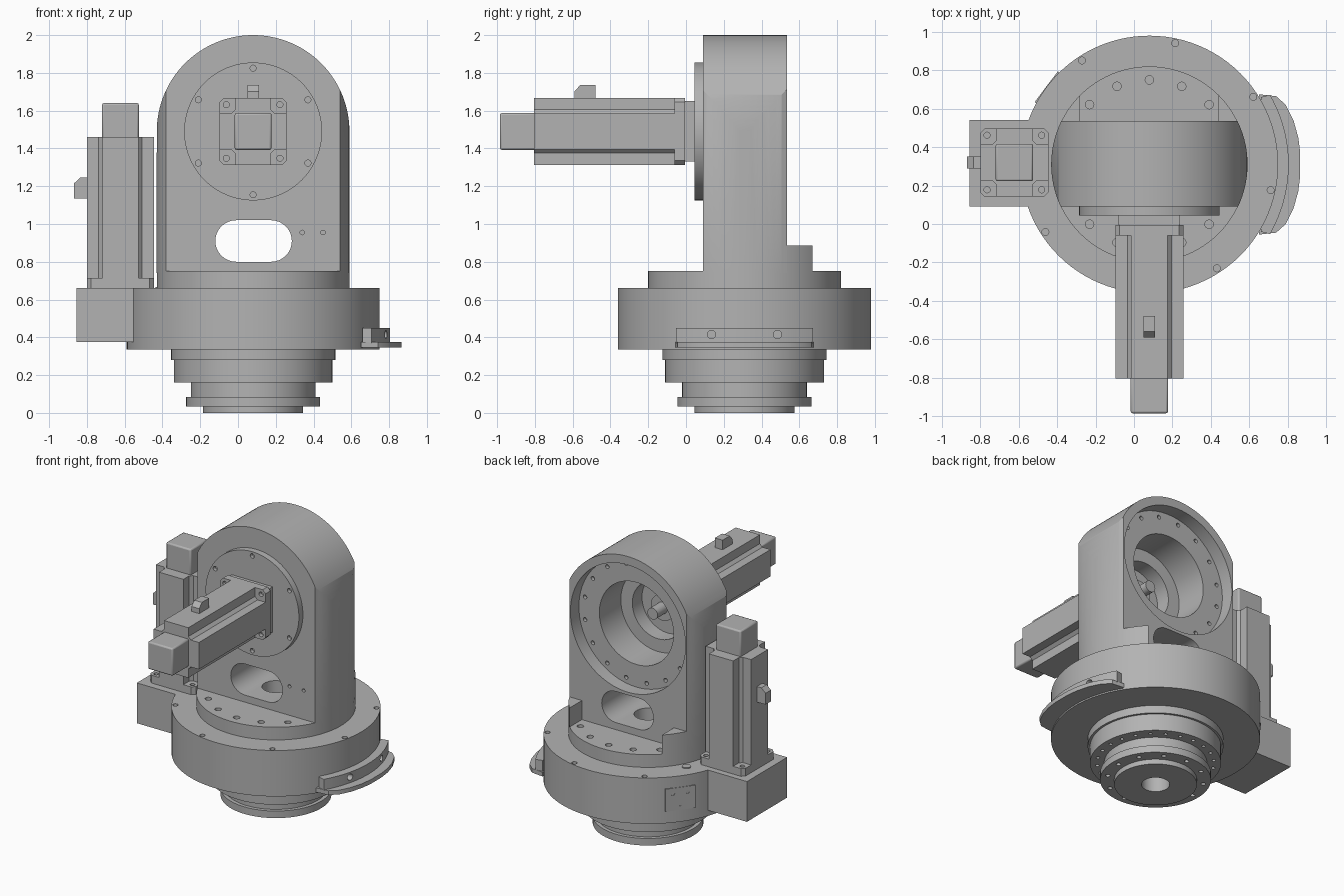
import bpy, bmesh, math
from mathutils import Matrix, Vector

if "Cube" in bpy.data.objects:
    bpy.data.objects.remove(bpy.data.objects["Cube"])

CX, CY = 0.08, 0.31          # vertical turning axis
ARM_Z = 1.49                 # height of the horizontal axis
TO_Y = Matrix.Rotation(math.pi / 2, 4, 'X')   # drawing plane XZ, extruded along -y

metal = bpy.data.materials.new("light_grey_metal")
metal.diffuse_color = (0.45, 0.45, 0.45, 1)
metal.use_nodes = True
bsdf = next(n for n in metal.node_tree.nodes if n.type == 'BSDF_PRINCIPLED')
bsdf.inputs["Base Color"].default_value = (0.45, 0.45, 0.45, 1)
bsdf.inputs["Roughness"].default_value = 0.6


def finish(name, bm):
    bmesh.ops.recalc_face_normals(bm, faces=bm.faces)
    mesh = bpy.data.meshes.new(name)
    bm.to_mesh(mesh)
    bm.free()
    mesh.materials.append(metal)
    ob = bpy.data.objects.new(name, mesh)
    bpy.context.collection.objects.link(ob)
    return ob


def arc(cx, cy, r, a0, a1, n):
    return [(cx + r * math.cos(math.radians(a0 + (a1 - a0) * i / n)),
             cy + r * math.sin(math.radians(a0 + (a1 - a0) * i / n))) for i in range(n + 1)]


def circle(cx, cy, r, n=96):
    return arc(cx, cy, r, 0, 360, n)[:-1]


def prism(name, pts, z0, z1, mat=Matrix()):
    bm = bmesh.new()
    face = bm.faces.new([bm.verts.new((x, y, z0)) for x, y in pts])
    top = bmesh.ops.extrude_face_region(bm, geom=[face])["geom"]
    bmesh.ops.translate(bm, vec=(0, 0, z1 - z0),
                        verts=[v for v in top if isinstance(v, bmesh.types.BMVert)])
    bm.transform(mat)
    return finish(name, bm)


def rect(x0, x1, y0, y1):
    return [(x0, y0), (x1, y0), (x1, y1), (x0, y1)]


def lathe(name, profile, n=96):
    """Ring-shaped solid turned about the vertical axis."""
    bm = bmesh.new()
    rings = [[bm.verts.new((x, y, z)) for x, y in circle(CX, CY, r, n)] for r, z in profile]
    for a, b in zip(rings, rings[1:] + rings[:1]):
        for i in range(n):
            j = (i + 1) % n
            bm.faces.new((a[i], a[j], b[j], b[i]))
    return finish(name, bm)


def boolean(ob, cutter, op='DIFFERENCE'):
    cutter.hide_render = True
    mod = ob.modifiers.new("cut", 'BOOLEAN')
    mod.operation, mod.object, mod.solver = op, cutter, 'EXACT'
    bpy.context.view_layer.objects.active = ob
    bpy.ops.object.modifier_apply(modifier=mod.name)
    bpy.data.objects.remove(cutter)


def drill(ob, points, r, axis=(0, 0, 1), depth=0.025):
    """Blind holes centred on surface points."""
    bm = bmesh.new()
    rot = Vector(axis).to_track_quat('Z', 'Y').to_matrix().to_4x4()
    for p in points:
        bmesh.ops.create_cone(bm, cap_ends=True, segments=16, radius1=r, radius2=r,
                              depth=2 * depth, matrix=Matrix.Translation(p) @ rot)
    boolean(ob, finish("hole_cutter", bm))


def bolt_circle(r, z, n, start=0):
    return [(CX + r * math.cos(math.radians(start) + i * math.tau / n),
             CY + r * math.sin(math.radians(start) + i * math.tau / n), z) for i in range(n)]


def bolt_circle_y(r, y, n, start=0):
    return [(CX + r * math.cos(math.radians(start) + i * math.tau / n), y,
             ARM_Z + r * math.sin(math.radians(start) + i * math.tau / n)) for i in range(n)]


# Stepped foot, turntable and upper ring, all with a central bore
foot = lathe("stepped_foot", [(.09, 0), (.265, 0), (.265, .035), (.355, .035), (.355, .085),
                              (.33, .085), (.33, .16), (.42, .16), (.42, .28), (.435, .28),
                              (.435, .335), (.09, .335)])
drill(foot, bolt_circle(.31, .035, 12), .015)
drill(foot, bolt_circle(.375, .16, 24), .012)
turntable = lathe("turntable", [(.09, .335), (.67, .335), (.67, .66), (.09, .66)])
drill(turntable, bolt_circle(.645, .66, 8, 33), .018)
ring = lathe("upper_ring", [(.09, .66), (.51, .66), (.51, .75), (.09, .75)])
drill(ring, bolt_circle(.44, .75, 16), .022)
prism("locating_bush", circle(-.41, .58, .028, 24), .655, .667)

# Column: round plan trimmed to an arched slab
column = prism("column", circle(CX, CY, .511), .74, 2.05)
arch = [(CX + .511, .74)] + arc(CX, ARM_Z, .51, 0, 180, 64) + [(CX - .511, .74)]
boolean(column, prism("arch_cutter", arch, -.535, -.09, TO_Y), 'INTERSECT')
for r, y0, y1 in ((.45, .44, .6), (.29, .2, .5), (.2, .05, .3)):
    boolean(column, prism("bore_cutter", circle(CX, ARM_Z, r), -y1, -y0, TO_Y))
slot = arc(.175, .91, .11, -90, 90, 16) + arc(-.01, .91, .11, 90, 270, 16)
boolean(column, prism("slot_cutter", slot, -.7, 0, TO_Y))
boolean(column, prism("shaft_cutter", circle(CX, CY, .09, 48), .7, .9))
drill(column, [(.34, .09, .955), (.45, .09, .955)], .012, (0, 1, 0))
drill(column, bolt_circle_y(.41, .44, 16, 11.25), .014, (0, 1, 0))

# Raised feet behind the column
for side, label in ((1, "left"), (-1, "right")):
    pts = [(.36, .215), (.462, .215)] + arc(0, 0, .51, 25, 45, 8)
    prism(label + "_column_foot", [(CX + side * x, CY + y) for x, y in pts], .74, .885)

# Drive flange on the column front and its shaft
flange = prism("drive_flange", circle(CX, ARM_Z, .365), -.092, -.045, TO_Y)
drill(flange, bolt_circle_y(.335, .045, 6, 30), .016, (0, 1, 0))
prism("drive_hub", circle(CX, ARM_Z, .09, 48), -.15, -.06, TO_Y)
prism("drive_shaft", circle(CX, ARM_Z, .04, 32), -.26, -.06, TO_Y)
prism("motor_adapter", rect(CX - .16, CX + .16, ARM_Z - .16, ARM_Z + .16), -.045, .005, TO_Y)


def motor(label, mat):
    """Servo motor standing on its local z axis, connector on local -x."""
    h, a, b, c = .1775, .095, .115, .155
    plate = [(h, -c), (h, c), (c, h), (-c, h), (-h, c), (-h, -c), (-c, -h), (c, -h)]
    ob = prism(label + "_mount_plate", plate, 0, .055, mat)
    drill(ob, [mat @ Vector((sx * .142, sy * .142, .055)) for sx in (1, -1) for sy in (1, -1)],
          .016, mat.to_3x3() @ Vector((0, 0, 1)))
    corner = [(h, a), (b, a), (a, b), (a, h)]
    cross = []
    for k in range(4):
        co, si = (1, 0, -1, 0)[k], (0, 1, 0, -1)[k]
        cross += [(x * co - y * si, x * si + y * co) for x, y in corner]
    prism(label + "_body", cross, .055, .80, mat)
    cap = prism(label + "_end_cap", rect(-.0975, .0975, -.0975, .0975), .79, .98, mat)
    bev = cap.modifiers.new("soft_edges", 'BEVEL')
    bev.width, bev.segments = .01, 2
    # Side profile of the plug, extruded across local y
    plug = [(-h + .01, .475), (-h - .068, .475), (-h - .068, .555), (-h - .035, .585),
            (-h + .01, .585)]
    prism(label + "_connector", plug, -.03, .03, mat @ TO_Y)


# Side housing with the upright motor
prism("side_housing", rect(-.855, -.35, .09, .54), .375, .66)
motor("upright_motor", Matrix.Translation((-.6225, .32, .66)))
pad = prism("side_pad", rect(-.1, .1, .42, .58), -.01, .672,
            Matrix.Translation((CX, CY, 0)) @ Matrix.Rotation(math.radians(143 + 90), 4, 'Z') @ TO_Y)
out = Vector((math.cos(math.radians(143)), math.sin(math.radians(143)), 0))
tan = Vector((-out.y, out.x, 0))
drill(pad, [Vector((CX, CY, z)) + out * .672 + tan * t
            for t, z in ((-.05, .54), (.05, .54), (0, .46))], .012, out)

# Horizontal motor: local z to -y, local -x to +z
motor("arm_motor", Matrix(((0, 1, 0, CX), (0, 0, -1, -.005), (-1, 0, 0, ARM_Z), (0, 0, 0, 1))))

# Curved side bracket with an outward lip
wall = arc(CX, CY, .725, -30, 30, 24) + [(.66, .66), (.66, -.04)]
bracket = prism("bracket_wall", wall, .37, .45)
drill(bracket, [(.785, CY + s * .175, .415) for s in (1, -1)], .022, (1, 0, 0), .04)
half = [(.865, .06), (.855, .14), (.83, .23), (.79, .31), (.74, .355), (.65, .365)]
lip = [(x, CY + y) for x, y in half] + [(x, CY - y) for x, y in reversed(half)]
prism("bracket_lip", lip, .345, .375)

# Smooth round surfaces, keep edges crisp
bpy.ops.object.select_all(action='DESELECT')
for ob in bpy.context.collection.objects:
    if ob.type == 'MESH' and metal.name in ob.data.materials:
        ob.select_set(True)
        bpy.context.view_layer.objects.active = ob
bpy.ops.object.shade_smooth_by_angle(angle=math.radians(30))
